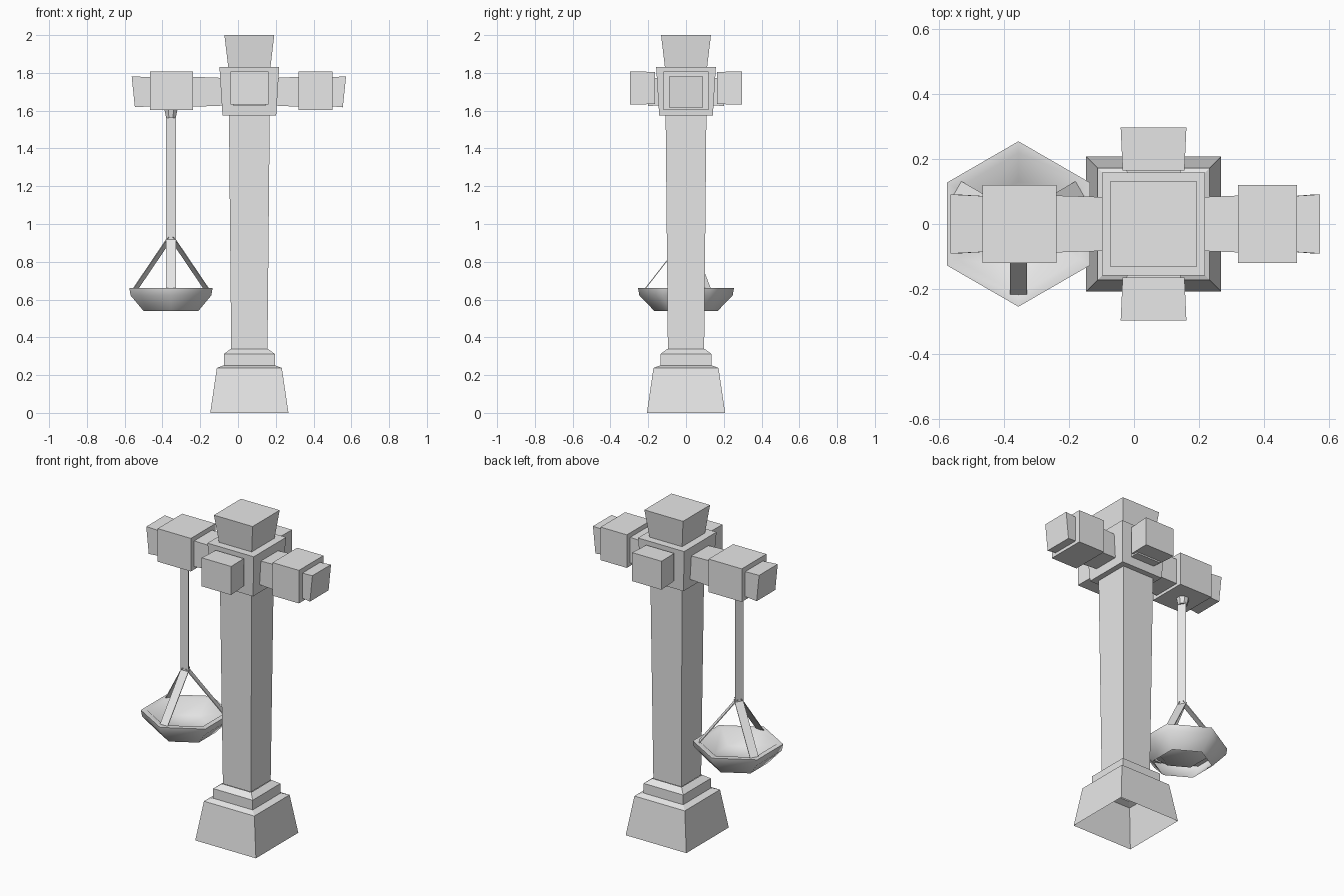
import bpy, bmesh, math
from mathutils import Vector

cube = bpy.data.objects.get("Cube")
if cube:
    bpy.data.objects.remove(cube, do_unlink=True)

stone = bpy.data.materials.new("plain_grey")
stone.use_nodes = True
GREY = (0.8, 0.8, 0.8, 1)
stone.diffuse_color = GREY
stone.node_tree.nodes["Principled BSDF"].inputs["Base Color"].default_value = GREY

POST_X = 0.06      # centre of the post
PAN_X = -0.355     # centre of the hanging pan
ARM_Z = 1.70       # centre height of the cross arms


def loft(name, rings, bottom=True, top=True, smooth=None):
    """Skin a stack of equal-sized point rings, optionally capped."""
    bm = bmesh.new()
    loops = [[bm.verts.new(p) for p in ring] for ring in rings]
    n = len(loops[0])
    for a, b in zip(loops, loops[1:]):
        for i in range(n):
            j = (i + 1) % n
            bm.faces.new((a[i], a[j], b[j], b[i]))
    if bottom:
        bm.faces.new(loops[0][::-1])
    if top:
        bm.faces.new(loops[-1])
    mesh = bpy.data.meshes.new(name)
    bm.to_mesh(mesh)
    bm.free()
    obj = bpy.data.objects.new(name, mesh)
    bpy.context.collection.objects.link(obj)
    mesh.materials.append(stone)
    if smooth:
        bpy.ops.object.select_all(action='DESELECT')
        obj.select_set(True)
        bpy.context.view_layer.objects.active = obj
        bpy.ops.object.shade_smooth_by_angle(angle=math.radians(smooth))
    return obj


def bar(name, axis, centre, sections, **kw):
    """Rectangular bar along an axis; sections are (position, half u, half v)."""
    u, v = (axis + 1) % 3, (axis + 2) % 3
    rings = []
    for t, hu, hv in sorted(sections):
        ring = []
        for su, sv in ((-1, -1), (1, -1), (1, 1), (-1, 1)):
            p = Vector(centre)
            p[axis] = t
            p[u] += su * hu
            p[v] += sv * hv
            ring.append(p)
        rings.append(ring)
    return loft(name, rings, **kw)


def lathe(name, x, sides, turn, profile, **kw):
    """Faceted turned shape; profile is (radius, z)."""
    angles = [turn + math.tau * i / sides for i in range(sides)]
    rings = [[(x + r * math.cos(a), r * math.sin(a), z) for a in angles]
             for r, z in profile]
    return loft(name, rings, **kw)


# Square post: hollow stepped base, shaft, head block and cap
post = (POST_X, 0, 0)
bar("base", 2, post, [(0, .207, .207), (.238, .172, .172), (.252, .135, .135),
                      (.312, .135, .135), (.338, .1, .1)],
    bottom=False, top=False)
bar("shaft", 2, post, [(.337, .096, .096), (1.58, .108, .108)])
bar("head_block", 2, post, [(1.575, .142, .142), (1.83, .158, .158)])
bar("cap", 2, post, [(1.825, .111, .111), (2, .132, .132)])

# Short beam ends at front and back
for side, s in (("front", -1), ("back", 1)):
    bar(side + "_neck", 1, (POST_X, 0, ARM_Z),
        [(s * .13, .072, .08), (s * .2, .075, .085)])
    bar(side + "_beam_end", 1, (POST_X, 0, 1.72),
        [(s * .165, .085, .095), (s * .297, .088, .101)])

# Long cross arms: beam, collar and slanted tip
for side, s, inner, outer, tip in (("right", -1, -.238, -.465, -.563),
                                   ("left", 1, .32, .50, .572)):
    bar(side + "_beam", 0, (0, 0, ARM_Z),
        [(POST_X + s * .13, .082, .073), (inner + s * .02, .088, .08)])
    bar(side + "_collar", 0, (0, 0, 1.705),
        [(inner, .12, .102), (outer, .12, .102)])
    end = bar(side + "_tip", 0, (0, 0, ARM_Z),
              [(outer - s * .02, .085, .076), (tip, .091, .082)])
    for v in end.data.vertices:
        if abs(v.co.x - tip) < .001 and v.co.z < ARM_Z:
            v.co.x -= s * .017

# Hanger: nub and three-sided rod
lathe("hanger_nub", PAN_X, 8, math.pi / 8, [(.028, 1.562), (.037, 1.606)])
lathe("hanger_rod", PAN_X, 3, math.pi / 2, [(.03, .915), (.03, 1.57)])

# Three flat straps spreading from the rod to the pan rim
for i, name in enumerate(("front", "left", "right")):
    a = -math.pi / 2 + i * math.tau / 3
    out = Vector((math.cos(a), math.sin(a), 0))
    across = Vector((-out.y, out.x, 0))
    rings = []
    for r, z in ((.222, .65), (.002, .932)):
        mid = Vector((PAN_X, 0, z)) + out * r
        rings.append([mid + out * o + across * w for o, w in
                      ((.003, -.026), (.003, .026), (-.003, .026), (-.003, -.026))])
    loft(name + "_strap", rings)

# Hexagonal pan: outer shell open underneath, rim and shallow inner bowl
lathe("pan", PAN_X, 6, math.pi / 2,
      [(.168, .54), (.247, .622), (.254, .66), (.218, .66), (.13, .585)],
      bottom=False, smooth=62)
